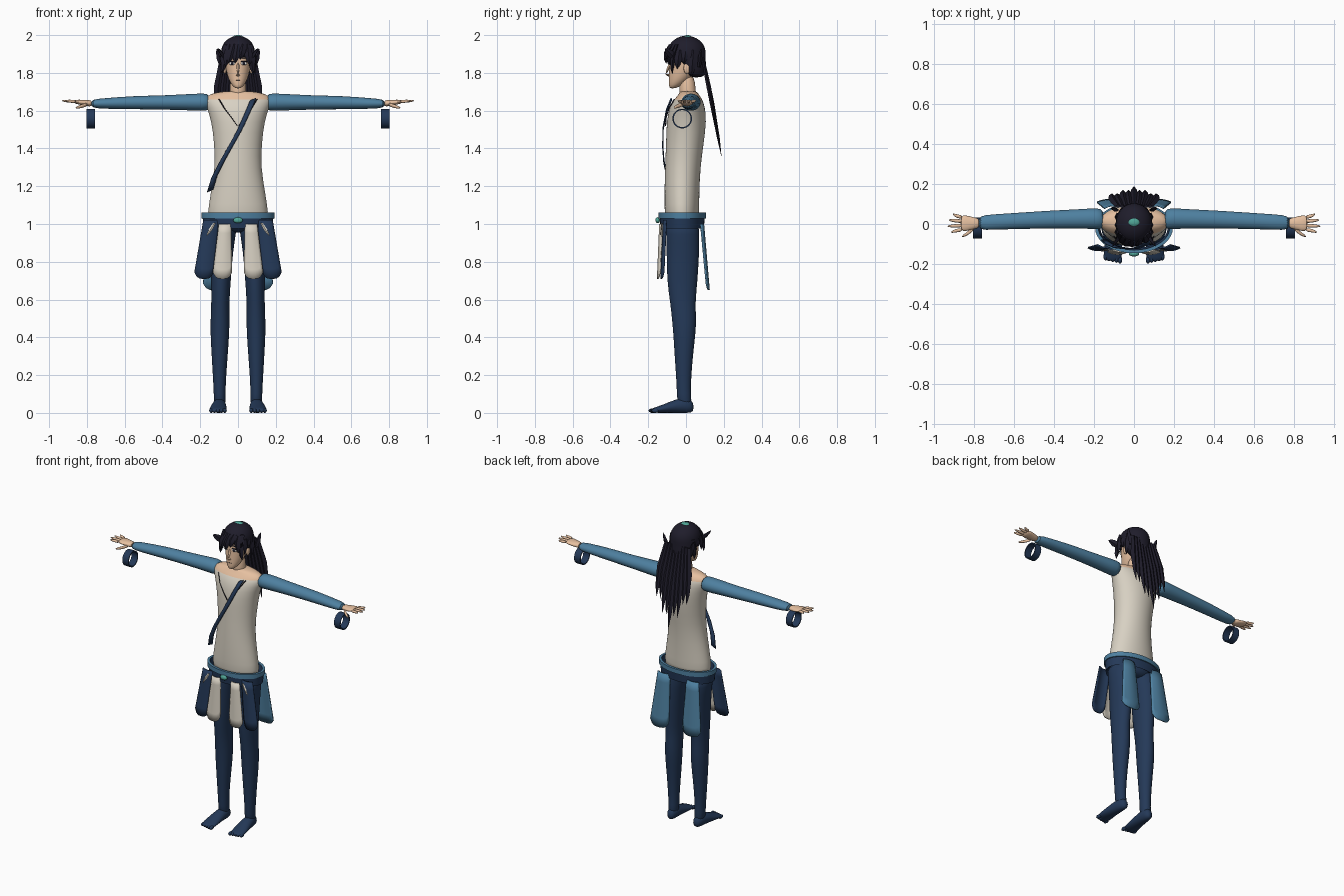
import bpy, bmesh
from math import cos, sin, pi, radians
from mathutils import Vector

cube = bpy.data.objects.get("Cube")
if cube:
    bpy.data.objects.remove(cube)


def material(name, r, g, b):
    # Colours are given as 0-255 display values and stored linear
    lin = [((c / 255 + .055) / 1.055) ** 2.4 for c in (r, g, b)] + [1]
    m = bpy.data.materials.new(name)
    m.use_nodes = True
    m.diffuse_color = lin
    m.node_tree.nodes["Principled BSDF"].inputs["Base Color"].default_value = lin
    return m


SKIN = material("skin", 230, 192, 160)
CREAM = material("cream cloth", 216, 209, 195)
BLUE = material("mid blue cloth", 78, 128, 160)
NAVY = material("navy cloth", 36, 57, 88)
HAIR = material("black hair", 31, 29, 43)
TEAL = material("teal gem", 80, 165, 150)
WHITE = material("eye white", 235, 235, 232)


def finish(name, bm, mats, rule=None, mirror=False, subsurf=0, thick=0, angle=40):
    bmesh.ops.recalc_face_normals(bm, faces=bm.faces)
    if rule:
        for f in bm.faces:
            f.material_index = rule(f.calc_center_median())
    me = bpy.data.meshes.new(name)
    bm.to_mesh(me)
    bm.free()
    for m in mats:
        me.materials.append(m)
    ob = bpy.data.objects.new(name, me)
    bpy.context.scene.collection.objects.link(ob)
    bpy.ops.object.select_all(action='DESELECT')
    ob.select_set(True)
    bpy.context.view_layer.objects.active = ob
    bpy.ops.object.shade_smooth_by_angle(angle=radians(angle))
    if thick:
        mod = ob.modifiers.new("thickness", 'SOLIDIFY')
        mod.thickness, mod.offset = thick, 0
    if subsurf:
        ob.modifiers.new("smooth", 'SUBSURF').levels = subsurf
        ob.modifiers["smooth"].render_levels = subsurf
    if mirror:
        ob.modifiers.new("mirror", 'MIRROR').use_mirror_merge = False
    return ob


def add_loft(bm, axis, rings, seg=16, closed=False):
    # Ring: position on the axis, centre a and b, radius a and b
    loops = []
    for t, ca, cb, ra, rb in rings:
        loop = []
        for i in range(seg):
            w = 2 * pi * i / seg
            a, b = ca + ra * cos(w), cb + rb * sin(w)
            loop.append(bm.verts.new({'x': (t, a, b), 'y': (a, t, b), 'z': (a, b, t)}[axis]))
        loops.append(loop)
    pairs = list(zip(loops, loops[1:])) + ([(loops[-1], loops[0])] if closed else [])
    for p, q in pairs:
        for i in range(seg):
            j = (i + 1) % seg
            bm.faces.new((p[i], p[j], q[j], q[i]))
    if not closed:
        bm.faces.new(loops[0])
        bm.faces.new(loops[-1])


def loft(name, axis, rings, mats, seg=16, closed=False, subsurf=1, angle=80, **kw):
    bm = bmesh.new()
    add_loft(bm, axis, rings, seg, closed)
    return finish(name, bm, mats, subsurf=subsurf, angle=angle, **kw)


def add_ball(bm, centre, radii):
    vs = bmesh.ops.create_uvsphere(bm, u_segments=14, v_segments=8, radius=1)["verts"]
    for v in vs:
        v.co = Vector(centre) + Vector(c * r for c, r in zip(v.co, radii))


def balls(name, mat, items, mirror=False):
    bm = bmesh.new()
    for c, r in items:
        add_ball(bm, c, r)
    return finish(name, bm, [mat], mirror=mirror, angle=80)


def add_lock(bm, p0, p1, w, t, bulge=(0, 0, 0), side=(1, 0, 0)):
    # Tapering diamond-section lock of hair
    p0, p1, side = Vector(p0), Vector(p1), Vector(side)
    out = side.cross(p1 - p0).normalized()
    rings = []
    for f, k in ((0, .7), (.45, 1), (.8, .6)):
        c = p0.lerp(p1, f) + Vector(bulge) * 4 * f * (1 - f)
        rings.append([bm.verts.new(c + d * k) for d in (side * w, out * t, -side * w, -out * t)])
    tip = bm.verts.new(p1)
    bm.faces.new(rings[0])
    for i in range(4):
        j = (i + 1) % 4
        for p, q in zip(rings, rings[1:]):
            bm.faces.new((p[i], p[j], q[j], q[i]))
        bm.faces.new((rings[-1][i], rings[-1][j], tip))


def strip(name, path, width, mat, thick=.006, mirror=False):
    bm = bmesh.new()
    w = Vector(width) / 2
    rows = [(bm.verts.new(Vector(p) - w), bm.verts.new(Vector(p) + w)) for p in path]
    for (a, b), (c, d) in zip(rows, rows[1:]):
        bm.faces.new((a, b, d, c))
    return finish(name, bm, [mat], mirror=mirror, thick=thick)


def flap(name, top, bottom, mat, arch):
    # Hanging panel; top and bottom: inner x, outer x, y, z
    bm = bmesh.new()
    grid = []
    for r in range(7):
        k = r / 6
        x0, x1, y, z = (a + (b - a) * k for a, b in zip(top, bottom))
        row = []
        for i in range(9):
            u = i / 4 - 1
            row.append(bm.verts.new(((x0 + x1) / 2 + u * (x1 - x0) / 2,
                                     y + arch * u * u, z + .035 * k * u ** 4)))
        grid.append(row)
    for p, q in zip(grid, grid[1:]):
        for i in range(8):
            bm.faces.new((p[i], p[i + 1], q[i + 1], q[i]))
    return finish(name, bm, [mat], mirror=True, thick=.008)


# Body
loft("torso", 'z', [(1.0, 0, -.02, .16, .088), (1.06, 0, -.022, .162, .092),
     (1.15, 0, -.022, .148, .093), (1.3, 0, -.018, .122, .094), (1.42, 0, -.006, .126, .1),
     (1.55, 0, .003, .142, .107), (1.62, 0, .007, .168, .094), (1.66, 0, .012, .182, .076),
     (1.69, 0, .015, .155, .05), (1.705, 0, .012, .06, .045)],
     [CREAM, SKIN], seg=24, rule=lambda c: int(c.z > 1.65))
loft("neck", 'z', [(1.66, 0, .012, .052, .05), (1.7, 0, .008, .043, .043),
     (1.8, 0, .005, .042, .042)], [SKIN])
loft("pelvis", 'z', [(.955, 0, -.015, .05, .05), (.975, 0, -.018, .14, .085),
     (1.05, 0, -.02, .165, .092)], [NAVY], seg=24)
loft("legs", 'z', [(1.02, .085, -.02, .085, .09), (.95, .087, -.017, .078, .09),
     (.85, .089, -.016, .063, .088), (.7, .09, -.02, .053, .083), (.58, .094, -.017, .048, .067),
     (.5, .095, -.01, .051, .066), (.42, .096, -.008, .051, .06), (.3, .097, -.012, .043, .049),
     (.18, .098, -.012, .035, .04), (.1, .097, -.012, .031, .037), (.03, .096, -.005, .034, .04)],
     [NAVY], mirror=True)
loft("feet", 'y', [(.042, .095, .03, .018, .025), (.01, .097, .04, .034, .042),
     (-.05, .1, .038, .038, .038), (-.12, .105, .022, .047, .022), (-.17, .106, .014, .047, .014),
     (-.185, .106, .012, .035, .008)], [NAVY], mirror=True)
balls("toes", NAVY, [((.07 + .018 * i, -.178 + .004 * i, .012), (.011, .02, .012))
                     for i in range(5)], mirror=True)

# Arms and hands
loft("sleeves", 'x', [(.15, .022, 1.645, .05, .044), (.18, .028, 1.645, .054, .048),
     (.28, .025, 1.645, .049, .043), (.4, .023, 1.643, .046, .038), (.55, .017, 1.643, .042, .036),
     (.7, .01, 1.638, .039, .029), (.785, .005, 1.637, .038, .023)], [BLUE], mirror=True)
bm = bmesh.new()
add_loft(bm, 'x', [(.77, .004, 1.638, .025, .018), (.8, .004, 1.64, .03, .017),
                   (.84, .004, 1.645, .042, .014), (.868, .004, 1.648, .04, .01)], 12)
for y, tip in ((.04, .905), (.016, .928), (-.009, .935), (-.033, .915)):
    add_loft(bm, 'x', [(.855, y * .85, 1.648, .011, .01), (.89, y, 1.65, .01, .009),
                       (tip, y * 1.25, 1.653, .005, .005)], 8)
add_loft(bm, 'x', [(.795, -.015, 1.635, .014, .012), (.825, -.045, 1.624, .011, .011),
                   (.862, -.064, 1.614, .006, .006)], 8)
finish("hands", bm, [SKIN], mirror=True, subsurf=1, angle=80)
loft("bracelets", 'x', [(x, -.02, 1.558, r, r) for x, r in
     ((.758, .052), (.803, .052), (.803, .045), (.758, .045))],
     [NAVY], seg=28, closed=True, subsurf=0, angle=40, mirror=True)

# Head and face
loft("head", 'z', [(1.717, 0, -.072, .014, .014), (1.735, 0, -.055, .034, .037),
     (1.77, 0, -.033, .053, .058), (1.82, 0, -.012, .066, .078), (1.88, 0, -.004, .071, .085),
     (1.94, 0, 0, .062, .075), (1.97, 0, 0, .03, .04)], [SKIN], seg=20)
bm = bmesh.new()
add_lock(bm, (0, -.078, 1.86), (0, -.108, 1.792), .009, .008)
add_lock(bm, (0, -.07, 1.782), (0, -.108, 1.793), .012, .008)
finish("nose", bm, [SKIN], angle=80)
balls("ears", SKIN, [((.07, .005, 1.825), (.01, .018, .03))], mirror=True)
balls("eyes", WHITE, [((.031, -.083, 1.85), (.018, .0045, .009))], mirror=True)
balls("irises", HAIR, [((.03, -.0855, 1.85), (.008, .0045, .009)),
                       ((.032, -.083, 1.86), (.02, .0048, .003)),
                       ((.033, -.083, 1.878), (.02, .0048, .003))], mirror=True)
balls("mouth", HAIR, [((0, -.088, 1.762), (.014, .004, .0015))])

# Hair
loft("hair_cap", 'z', [(1.775, 0, .055, .05, .035), (1.8, 0, .046, .076, .06),
     (1.85, 0, .035, .086, .072), (1.885, 0, .006, .092, .098), (1.925, 0, .003, .092, .104),
     (1.962, 0, .003, .077, .085), (1.986, 0, .003, .046, .052), (1.996, 0, 0, .016, .02)],
     [HAIR], seg=20)
bm = bmesh.new()
for x, tip, z in ((-.07, -.08, 1.8), (-.05, -.066, 1.83), (-.025, -.05, 1.85), (0, -.016, 1.85),
                  (.03, .012, 1.87), (.055, .062, 1.84), (.07, .08, 1.79)):
    y = -.1 + 7 * x * x
    add_lock(bm, (x * .9, y + .02, 1.95), (tip, y - .006, z), .022, .014, (0, -.012, 0))
for s in (-1, 1):
    for y, z in ((-.035, 1.82), (0, 1.85), (.04, 1.78)):
        add_lock(bm, (s * .08, y, 1.92), (s * .08, y - .012, z), .022, .012,
                 (s * .006, 0, 0), (0, 1, 0))
    add_lock(bm, (s * .07, -.06, 1.88), (s * .108, -.112, 1.93), .01, .02)
    add_lock(bm, (s * .085, .07, 1.83), (s * .112, .08, 1.93), .016, .012)
for i in range(-4, 5):
    x = i * .025
    z = 1.35 + .045 * abs(i) + .04 * (i % 2)
    add_lock(bm, (x * .8, .088, 1.88), (x * 1.1, .085 + (1.87 - z) * .2, z), .023, .012,
             (x * .12, .004, 0))
finish("hair_locks", bm, [HAIR], angle=35)

# Belt, hanging panels and trim
loft("belt", 'z', [(z, 0, -.02, r, r - .068) for z, r in
     ((.975, .182), (1.03, .187), (1.03, .194), (1.06, .194), (1.06, .178), (.985, .168))],
     [NAVY, BLUE], seg=36, closed=True, subsurf=0, angle=40, rule=lambda c: int(c.z > 1.025))
flap("cream_front_flaps", (.038, .1, -.138, 1.0), (.032, .132, -.15, .71), CREAM, .012)
flap("navy_side_flaps", (.1, .182, -.118, 1.02), (.13, .23, -.132, .71), NAVY, .014)
flap("blue_back_flaps", (.06, .15, .092, 1.0), (.05, .185, .122, .65), BLUE, -.014)
bm = bmesh.new()
add_lock(bm, (.125, -.128, 1.005), (.166, -.136, .935), .01, .004)
finish("belt_tassels", bm, [CREAM], mirror=True)
strip("chest_strap", [(.08, -.078, 1.66), (.055, -.103, 1.6), (.01, -.122, 1.5),
      (-.04, -.123, 1.41), (-.085, -.117, 1.33), (-.125, -.1, 1.25), (-.148, -.08, 1.175)],
      (.032, 0, .014), NAVY)
strip("collar_edges", [(.1, -.062, 1.66), (.07, -.091, 1.61), (.035, -.105, 1.565),
      (.004, -.108, 1.52)], (.004, 0, .002), HAIR, mirror=True)
balls("gems", TEAL, [((0, .008, 1.989), (.029, .022, .011)),
                     ((0, -.15, 1.02), (.026, .012, .016))])
